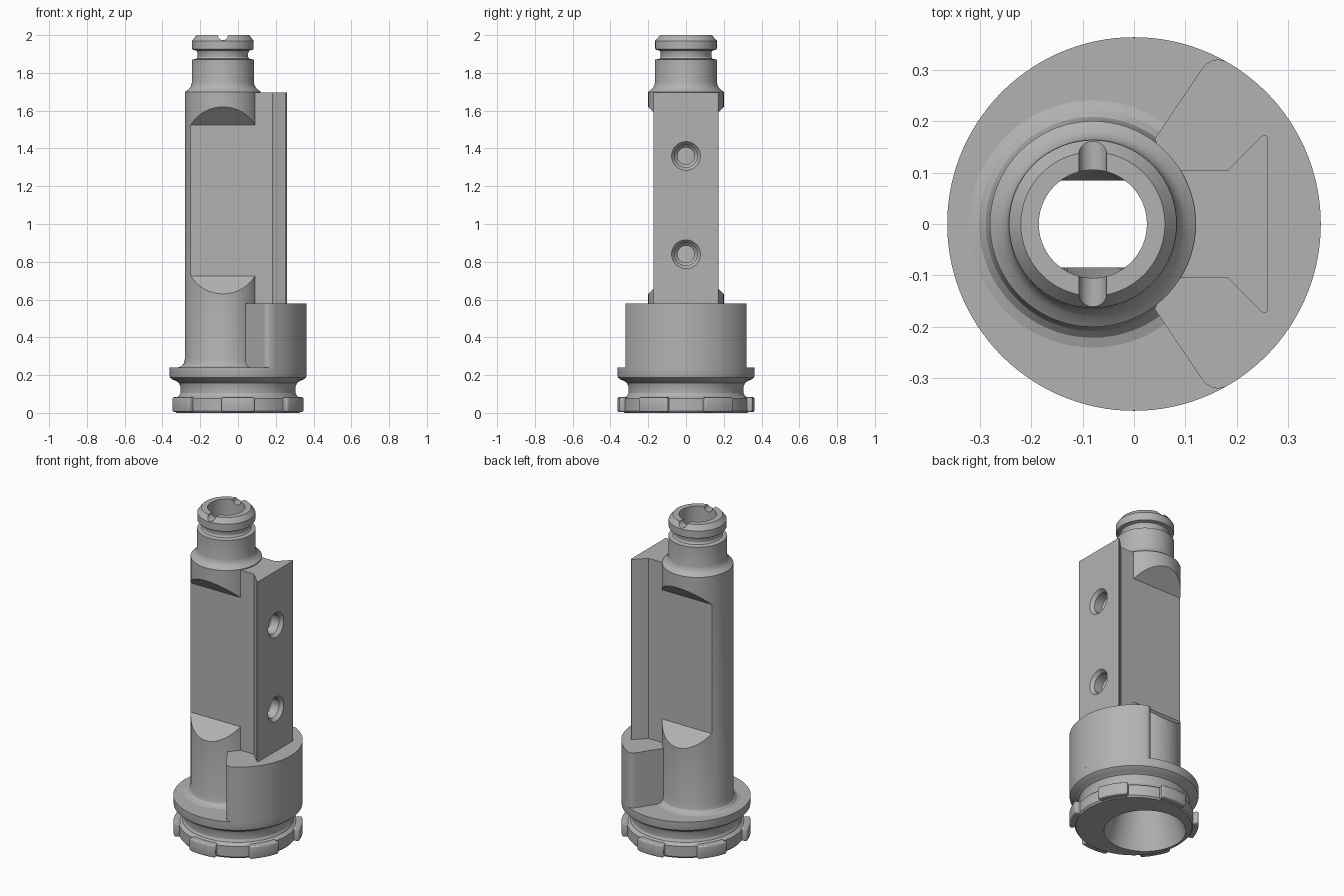
import bpy, bmesh, math
from mathutils import Matrix

cube = bpy.data.objects.get("Cube")
if cube:
    bpy.data.objects.remove(cube, do_unlink=True)

AXIS = -0.08      # tube axis, offset from the base axis at x = 0
BASE_R = 0.363

steel = bpy.data.materials.new("steel grey")
steel.use_nodes = True
GREY = (0.45, 0.45, 0.45, 1)
steel.diffuse_color = GREY
steel.node_tree.nodes["Principled BSDF"].inputs["Base Color"].default_value = GREY


def finish(name, bm, matrix=Matrix()):
    bmesh.ops.transform(bm, matrix=matrix, verts=bm.verts)
    bmesh.ops.recalc_face_normals(bm, faces=bm.faces)
    mesh = bpy.data.meshes.new(name)
    bm.to_mesh(mesh)
    bm.free()
    mesh.materials.append(steel)
    obj = bpy.data.objects.new(name, mesh)
    bpy.context.collection.objects.link(obj)
    return obj


def lathe(name, profile, matrix=Matrix(), flat=None, segs=96):
    """Solid of revolution from (radius, z); flat = (z0, z1, y) squares off the sides."""
    bm = bmesh.new()
    rings = []
    for r, z in profile:
        ring = []
        for i in range(segs):
            a = math.tau * (i + 0.5) / segs
            x, y = r * math.cos(a), r * math.sin(a)
            if flat and flat[0] <= z <= flat[1]:
                y = max(-flat[2], min(flat[2], y))
            ring.append(bm.verts.new((x, y, z)))
        rings.append(ring)
    for low, high in zip(rings, rings[1:]):
        for i in range(segs):
            j = (i + 1) % segs
            bm.faces.new((low[i], low[j], high[j], high[i]))
    bm.faces.new(rings[0])
    bm.faces.new(rings[-1])
    return finish(name, bm, matrix)


def prism(name, outline, z0, z1, matrix=Matrix()):
    bm = bmesh.new()
    face = bm.faces.new([bm.verts.new((x, y, z0)) for x, y in outline])
    ext = bmesh.ops.extrude_face_region(bm, geom=[face])
    top = [v for v in ext["geom"] if isinstance(v, bmesh.types.BMVert)]
    bmesh.ops.translate(bm, vec=(0, 0, z1 - z0), verts=top)
    return finish(name, bm, matrix)


def apply_all(obj):
    bpy.ops.object.select_all(action="DESELECT")
    obj.select_set(True)
    bpy.context.view_layer.objects.active = obj
    for mod in list(obj.modifiers):
        bpy.ops.object.modifier_apply(modifier=mod.name)
    bpy.ops.object.shade_smooth_by_angle(angle=math.radians(25))


def cut(obj, cutters):
    for cutter in cutters:
        mod = obj.modifiers.new("cut", "BOOLEAN")
        mod.operation = "DIFFERENCE"
        mod.solver = "EXACT"
        mod.object = cutter
    apply_all(obj)


def arc(r, a0, a1, n):
    angles = [math.radians(a0 + (a1 - a0) * i / n) for i in range(n + 1)]
    return [(r * math.cos(a), r * math.sin(a)) for a in angles]


def mirrored(half):
    return half + [(x, -y) for x, y in reversed(half)]


on_axis = Matrix.Translation((AXIS, 0, 0))

# Cutters: funnel and bore, side flats, top notch, screw holes
bore = lathe("bore_cutter", [
    (0.238, -0.02), (0.23, 0), (0.105, 0.36), (0.105, 0.63), (0.105, 0.72),
    (0.105, 1.53), (0.105, 1.61), (0.105, 2.05)], on_axis, flat=(0.7, 1.55, 0.085))

flats = []
for side in (-1, 1):
    # Trapezoid in (z, depth), extruded along x
    shape = [(0.525, 0.305), (0.725, 0.105), (1.525, 0.105), (1.725, 0.305)]
    turn = Matrix(((0, 0, 1, AXIS), (0, side, 0, 0), (1, 0, 0, 0), (0, 0, 0, 1)))
    flats.append(prism("flat_cutter", shape, -0.3, 0.3, turn))

notch = lathe("notch_cutter", [(0.027, -0.3), (0.027, 0.3)],
              Matrix.Translation((AXIS, 0, 2)) @ Matrix.Rotation(math.pi / 2, 4, "X"), segs=32)

holes = []
for z in (0.84, 1.36):
    holes.append(lathe("screw_hole_cutter", [
        (0.045, 0.11), (0.045, 0.17), (0.06, 0.185), (0.06, 0.24), (0.078, 0.262), (0.078, 0.3)],
        Matrix.Translation((0, 0, z)) @ Matrix.Rotation(math.pi / 2, 4, "Y"), segs=48))

# Stepped tube with grooved tip
tube = lathe("tube_body", [
    (0.24, 0.2), (0.24, 0.24), (0.221, 0.246), (0.208, 0.26), (0.2, 0.29), (0.2, 1.7),
    (0.18, 1.715), (0.169, 1.73), (0.164, 1.75), (0.164, 1.87), (0.14, 1.875),
    (0.134, 1.885), (0.134, 1.905), (0.14, 1.918), (0.16, 1.923), (0.163, 1.928),
    (0.163, 1.97), (0.14, 2.0)], on_axis)
cut(tube, [bore, notch] + flats)

# Flanged base with a groove
base = lathe("flanged_base", [
    (0.325, 0), (0.333, 0.01), (0.333, 0.075), (0.325, 0.083), (0.312, 0.09), (0.305, 0.105),
    (0.305, 0.14), (0.312, 0.158), (0.33, 0.17), (0.35, 0.178), (0.36, 0.187),
    (BASE_R, 0.2), (BASE_R, 0.24)], segs=128)
cut(base, [bore])

# Six locking teeth around the base
for i in range(6):
    outline = arc(BASE_R, -14.5, 14.5, 10) + list(reversed(arc(0.315, -14.5, 14.5, 10)))
    tooth = prism("locking_tooth", outline, 0.005, 0.083,
                  Matrix.Rotation(math.radians(30 + 60 * i), 4, "Z"))
    bevel = tooth.modifiers.new("round", "BEVEL")
    bevel.width = 0.01
    bevel.segments = 3
    bevel.limit_method = "ANGLE"
    apply_all(tooth)

# Raised block supporting the rail
corner = [(0.09, 0.06), (0.04, 0.165), (0.131, 0.3), (0.139, 0.31), (0.15, 0.317), (0.163, 0.32)]
edge = math.degrees(math.asin(0.316 / BASE_R))
block = prism("support_block", mirrored(corner + arc(BASE_R, edge, 0.5, 32)), 0.24, 0.58)
apply_all(block)

# Dovetail rail with two screw holes
half_rail = [(0.09, 0.105), (0.183, 0.105), (0.247, 0.17), (0.252, 0.173), (0.257, 0.172), (0.26, 0.167)]
rail = prism("dovetail_rail", mirrored(half_rail), 0.58, 1.695)
cut(rail, holes)

# Remove the helpers
for helper in [bore, notch] + flats + holes:
    bpy.data.objects.remove(helper, do_unlink=True)
